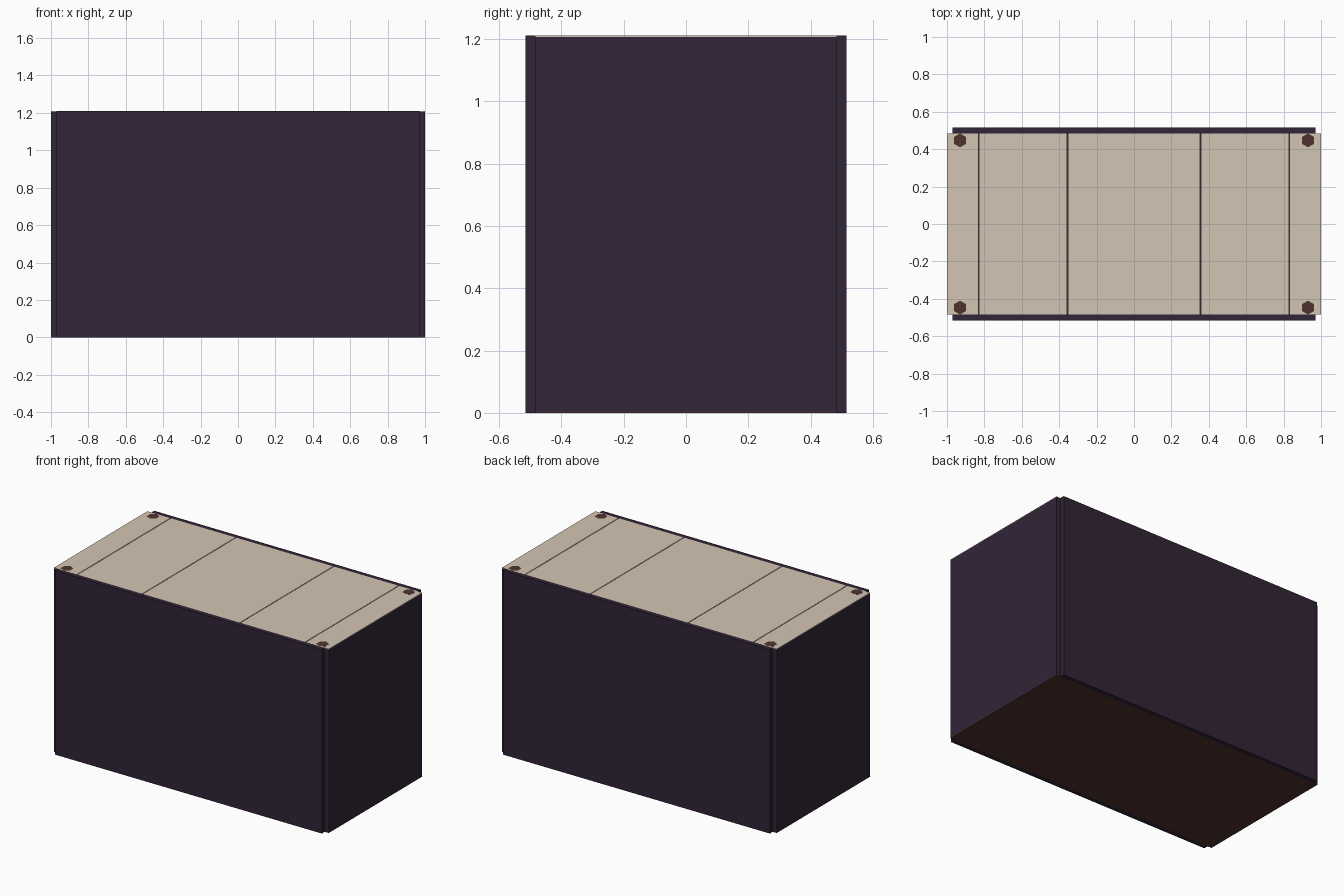
import bpy, bmesh, math

if "Cube" in bpy.data.objects:
    bpy.data.objects.remove(bpy.data.objects["Cube"])

H = 1.21            # overall height
X0, X1 = 0.97, 1.0  # inner and outer faces of the end panels
Y0, Y1 = 0.485, 0.515  # inner and outer faces of the long panels


def material(name, rgb):
    m = bpy.data.materials.new(name)
    m.diffuse_color = (*rgb, 1)
    m.use_nodes = True
    m.node_tree.nodes["Principled BSDF"].inputs["Base Color"].default_value = m.diffuse_color
    return m


PURPLE = material("dark purple", (0.031, 0.018, 0.038))
BEIGE = material("beige", (0.65, 0.56, 0.45))
BROWN = material("red brown", (0.080, 0.034, 0.027))


def finish(name, bm, mat):
    bmesh.ops.recalc_face_normals(bm, faces=bm.faces)
    me = bpy.data.meshes.new(name)
    bm.to_mesh(me)
    bm.free()
    me.materials.append(mat)
    ob = bpy.data.objects.new(name, me)
    bpy.context.collection.objects.link(ob)
    return ob


def box(name, x, y, z, mat):
    """Box from (min, max) ranges."""
    bm = bmesh.new()
    bmesh.ops.create_cube(bm, size=1)
    for v in bm.verts:
        for i, (lo, hi) in enumerate((x, y, z)):
            v.co[i] = hi if v.co[i] > 0 else lo
    return finish(name, bm, mat)


def post(name, x, y, r, z0, z1, mat):
    """Six-sided upright."""
    bm = bmesh.new()
    bmesh.ops.create_cone(bm, cap_ends=True, segments=6, radius1=r, radius2=r, depth=z1 - z0)
    bmesh.ops.translate(bm, verts=bm.verts, vec=(x, y, (z0 + z1) / 2))
    return finish(name, bm, mat)


# Hanging side panels, leaving notched corners
box("front_panel", (-X0, X0), (-Y1, -Y0), (0, H), PURPLE)
box("back_panel", (-X0, X0), (Y0, Y1), (0, H), PURPLE)
box("left_panel", (-X1, -X0), (-Y0, Y0), (0.004, H - 0.004), PURPLE)
box("right_panel", (X0, X1), (-Y0, Y0), (0.004, H - 0.004), PURPLE)

# Bottom board
box("bottom_board", (-X1, X1), (-Y0, Y0), (0, 0.004), BROWN)

# Top boards with narrow seams over a dark liner
box("top_liner", (-X0, X0), (-Y0, Y0), (H - 0.05, H - 0.03), PURPLE)
seams = [-X0, -0.83, -0.355, 0.355, 0.83, X0]
gap = 0.0025
for i, (a, b) in enumerate(zip(seams, seams[1:])):
    lo = a if i == 0 else a + gap
    hi = b if i == 4 else b - gap
    box(f"top_board_{i + 1}", (lo, hi), (-Y0, Y0), (H - 0.03, H), BEIGE)
box("left_top_edge", (-X1, -X0), (-Y0, Y0), (H - 0.004, H), BEIGE)
box("right_top_edge", (X0, X1), (-Y0, Y0), (H - 0.004, H), BEIGE)

# Corner posts just showing through the top
for sx in (-1, 1):
    for sy in (-1, 1):
        name = ("left" if sx < 0 else "right") + ("_front" if sy < 0 else "_back") + "_post"
        post(name, sx * 0.93, sy * 0.447, 0.037, 0.004, H + 0.0005, BROWN)
